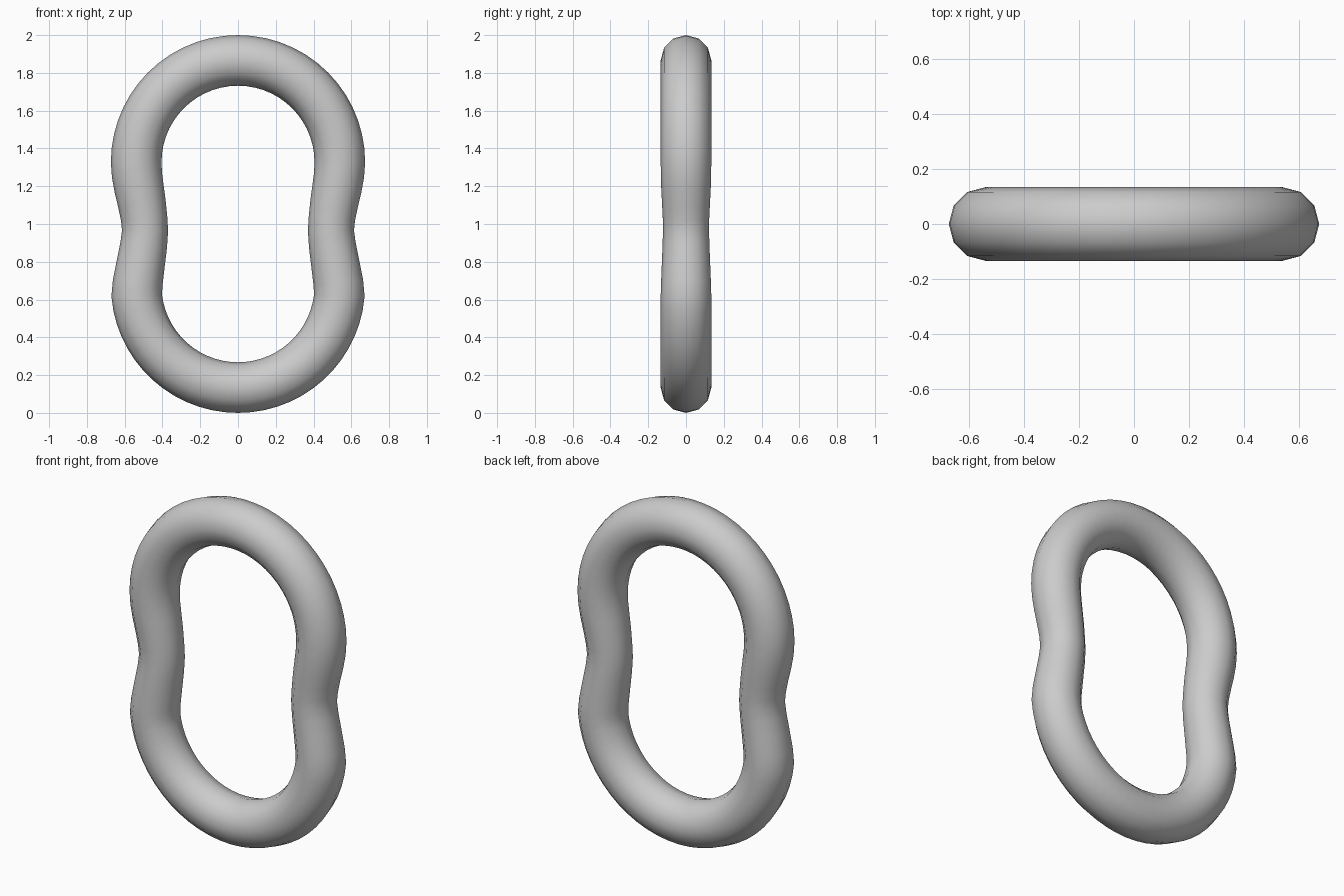
import bpy, bmesh
from math import sin, cos, pi, radians
from mathutils import Vector

if "Cube" in bpy.data.objects:
    bpy.data.objects.remove(bpy.data.objects["Cube"])

SIDES = 12      # cross-section sides
ARC = 28        # steps per end bend
R, r = 0.539, 0.134
TOP, LOW = 1.327, 0.673

# Pinched right side, listed upwards: x, z, tube radius
waist = [(0.531, 0.69, 0.132), (0.515, 0.79, 0.128), (0.499, 0.89, 0.124),
         (0.492, 0.965, 0.122), (0.497, 1.03, 0.123), (0.509, 1.11, 0.127),
         (0.524, 1.19, 0.131), (0.535, 1.26, 0.133)]


def arc(cz, a0, a1):
    return [(R * cos(a0 + (a1 - a0) * i / ARC),
             cz + R * sin(a0 + (a1 - a0) * i / ARC), r) for i in range(ARC + 1)]


# Closed centreline, counter-clockwise seen from the front
d = radians(5.5)
path = (waist + arc(TOP, 0, pi) + [(-x, z, q) for x, z, q in reversed(waist)]
        + arc(LOW, pi + d, 2 * pi - d))

# Sweep rings along the centreline
bm = bmesh.new()
rings = []
n = len(path)
for i, (x, z, q) in enumerate(path):
    a, b = path[i - 1], path[(i + 1) % n]
    p = Vector((x, 0, z))
    t0 = (p - Vector((a[0], 0, a[1]))).normalized()
    t1 = (Vector((b[0], 0, b[1])) - p).normalized()
    t = (t0 + t1).normalized()
    out = Vector((t.z, 0, -t.x))
    rings.append([bm.verts.new(p + q * (cos(2 * pi * k / SIDES) * out
                  + sin(2 * pi * k / SIDES) * Vector((0, 1, 0))))
                  for k in range(SIDES)])
for i in range(n):
    A, B = rings[i], rings[(i + 1) % n]
    for k in range(SIDES):
        m = (k + 1) % SIDES
        bm.faces.new((A[k], A[m], B[m], B[k])).smooth = True
bmesh.ops.recalc_face_normals(bm, faces=bm.faces)

mesh = bpy.data.meshes.new("chain_link")
bm.to_mesh(mesh)
bm.free()
link = bpy.data.objects.new("chain_link", mesh)
bpy.context.collection.objects.link(link)
